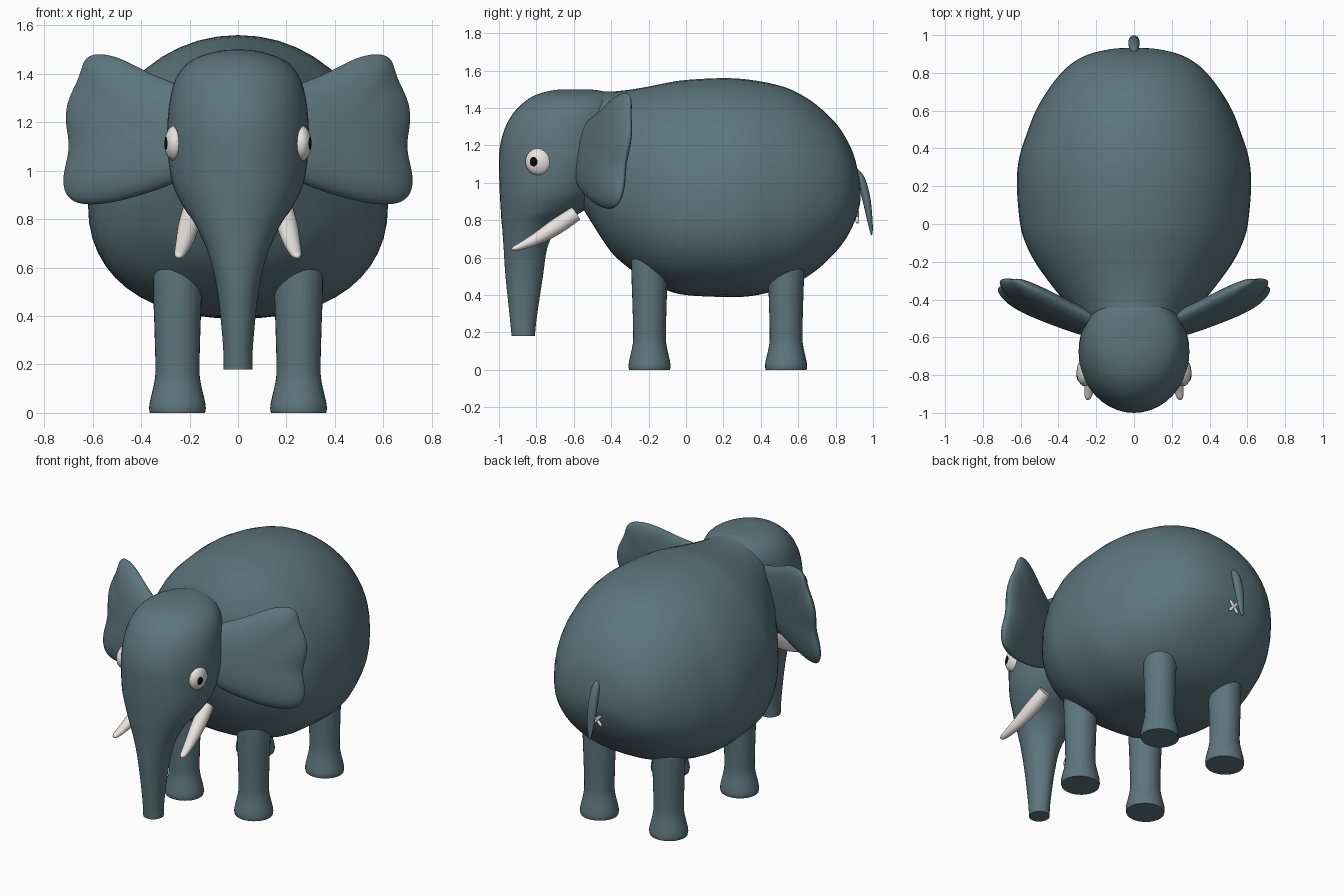
import bpy, bmesh, math
from mathutils import Vector, Matrix

if "Cube" in bpy.data.objects:
    bpy.data.objects.remove(bpy.data.objects["Cube"])


def material(name, rgb):
    m = bpy.data.materials.new(name)
    m.diffuse_color = (*rgb, 1)
    m.use_nodes = True
    m.node_tree.nodes["Principled BSDF"].inputs["Base Color"].default_value = m.diffuse_color
    return m


SKIN = material("blue grey skin", (0.108, 0.180, 0.205))
IVORY = material("ivory white", (0.82, 0.79, 0.76))
BLACK = material("pupil black", (0.003, 0.003, 0.003))


def finish(name, bm, mat, mirror=False, subsurf=0, angle=50):
    bmesh.ops.recalc_face_normals(bm, faces=bm.faces)
    me = bpy.data.meshes.new(name)
    bm.to_mesh(me)
    bm.free()
    me.materials.append(mat)
    me.shade_smooth()
    me.set_sharp_from_angle(angle=math.radians(angle))
    ob = bpy.data.objects.new(name, me)
    bpy.context.collection.objects.link(ob)
    if mirror:
        ob.modifiers.new("mirror", 'MIRROR').use_mirror_merge = False
    if subsurf:
        mod = ob.modifiers.new("smooth", 'SUBSURF')
        mod.levels = mod.render_levels = subsurf
    return ob


def spline(rows, sub=4):
    """Catmull-Rom interpolation through rows of numbers."""
    out = []
    for i in range(len(rows) - 1):
        p0, p1 = rows[max(i - 1, 0)], rows[i]
        p2, p3 = rows[i + 1], rows[min(i + 2, len(rows) - 1)]
        for k in range(sub):
            t = k / sub
            out.append([0.5 * (2 * b + (c - a) * t + (2 * a - 5 * b + 4 * c - d) * t * t
                               + (3 * b - a - 3 * c + d) * t ** 3)
                        for a, b, c, d in zip(p0, p1, p2, p3)])
    return out + [list(rows[-1])]


def loft(rings):
    """Skin a list of closed rings and cap both ends."""
    bm = bmesh.new()
    vs = [[bm.verts.new(p) for p in r] for r in rings]
    n = len(vs[0])
    for a, b in zip(vs, vs[1:]):
        for i in range(n):
            j = (i + 1) % n
            bm.faces.new((a[i], a[j], b[j], b[i]))
    bm.faces.new(vs[0])
    bm.faces.new(vs[-1])
    return bm


def angles(n):
    return [2 * math.pi * i / n for i in range(n)]


def power(v, e):
    return math.copysign(abs(v) ** e, v)


def tube(rows, n=24):
    """Rows of x, y, z, radius across x, other radius, swept along the path."""
    rows = spline(rows)
    pts = [Vector(r[:3]) for r in rows]
    rings = []
    for i, r in enumerate(rows):
        t = pts[min(i + 1, len(pts) - 1)] - pts[max(i - 1, 0)]
        up = t.cross(Vector((1, 0, 0))).normalized()
        side = up.cross(t).normalized()
        rings.append([pts[i] + side * r[3] * math.cos(a) + up * r[4] * math.sin(a)
                      for a in angles(n)])
    return loft(rings)


def ellipsoid(name, centre, radii, mat):
    bm = bmesh.new()
    bmesh.ops.create_uvsphere(bm, u_segments=24, v_segments=14, radius=1,
                              matrix=Matrix.Translation(centre) @ Matrix.Diagonal((*radii, 1)))
    return finish(name, bm, mat, mirror=True)


# Body: rows of y, top, bottom, half width
body = [(-.61, 1.36, .98, .12), (-.56, 1.45, .88, .22), (-.5, 1.487, .78, .285),
        (-.4, 1.488, .63, .375), (-.3, 1.498, .54, .455), (-.2, 1.515, .47, .525),
        (-.1, 1.535, .425, .575), (0, 1.55, .40, .603), (.2, 1.56, .39, .62),
        (.35, 1.55, .395, .608), (.5, 1.52, .43, .56), (.6, 1.48, .47, .52),
        (.7, 1.415, .535, .462), (.8, 1.32, .63, .385), (.86, 1.23, .71, .315),
        (.9, 1.14, .79, .235), (.925, 1.03, .865, .13), (.933, .96, .91, .04)]
rings = []
for y, top, bot, w in spline(body):
    zc = bot + .41 * (top - bot)
    ring = []
    for a in angles(48):
        c, s = math.cos(a), math.sin(a)
        e = 2 / (2.05 if s > 0 else 2.3)
        ring.append((w * power(c, e), y, zc + ((top - zc) if s > 0 else (zc - bot)) * power(s, e)))
    rings.append(ring)
finish("body", loft(rings), SKIN)

# Head and trunk: rows of z, front y, back y, half width
head = [(.18, -.932, -.808, .06), (.28, -.942, -.798, .062), (.5, -.965, -.765, .085),
        (.65, -.975, -.742, .12), (.75, -.982, -.695, .162), (.8, -.987, -.64, .19),
        (.85, -.99, -.55, .225), (.95, -.996, -.44, .272), (1.1, -1, -.36, .292),
        (1.2, -.994, -.35, .291), (1.3, -.965, -.35, .28), (1.38, -.918, -.35, .257),
        (1.44, -.855, -.37, .213), (1.475, -.79, -.41, .15), (1.495, -.71, -.47, .075),
        (1.5, -.65, -.55, .02)]
rings = [[(w * math.cos(a), (f + b) / 2 + (b - f) / 2 * math.sin(a), z) for a in angles(40)]
         for z, f, b, w in spline(head)]
finish("head_and_trunk", loft(rings), SKIN)

# Legs with flared feet
for name, y, top in (("front_legs", -.195, .66), ("back_legs", .535, .58)):
    prof = [(0, .114), (.02, .117), (.05, .113), (.12, .097), (.18, .091),
            (.35, .095), (.5, .1), (top - .04, .097), (top, .06)]
    finish(name, tube([(.25, y, z, r, r * .96) for z, r in prof], 32), SKIN, mirror=True)

# Ears: puffed leaf from an outline of x, z
outline = [(.12, 1.2), (.16, 1.33), (.29, 1.37), (.4, 1.42), (.5, 1.475), (.59, 1.487), (.64, 1.465),
           (.655, 1.38), (.705, 1.3), (.718, 1.2), (.69, 1.1), (.722, 1.0), (.725, .92),
           (.685, .865), (.6, .857), (.5, .87), (.38, .905), (.24, .95), (.14, 1.05)]
cx, cz = .43, 1.15
rings = []
for sgn, s in [(-1, .15), (-1, .4), (-1, .65), (-1, .85), (-1, .97), (0, 1.01),
               (1, .97), (1, .85), (1, .65), (1, .4), (1, .15)]:
    depth = (.085 if sgn < 0 else .055) * math.sqrt(max(0, 1 - s ** 3)) * sgn
    ring = []
    for px, pz in outline:
        x, z = cx + (px - cx) * s, cz + (pz - cz) * s
        ring.append((x, -.5 + .42 * (x - .3) + .16 * (z - 1.1) + depth, z))
    rings.append(ring)
finish("ears", loft(rings), SKIN, mirror=True, subsurf=2, angle=180)

# Eyes and pupils
ellipsoid("eyes", (.26, -.785, 1.113), (.044, .074, .074), IVORY)
ellipsoid("pupils", (.283, -.803, 1.113), (.021, .036, .038), BLACK)

# Tusks
finish("tusks", tube([(.19, -.59, .835, .04, .04), (.205, -.69, .768, .043, .043),
                      (.222, -.79, .706, .035, .034), (.236, -.87, .667, .026, .022),
                      (.243, -.915, .65, .018, .014), (.244, -.931, .645, .006, .005)]),
       IVORY, mirror=True, angle=70)

# Tail
finish("tail", tube([(0, .90, 1.075, .012, .012), (0, .935, 1.02, .026, .022),
                     (0, .963, .92, .03, .022), (0, .98, .82, .024, .016),
                     (0, .99, .75, .013, .009), (0, .992, .72, .003, .003)]), SKIN, angle=70)

# Small white cross below the tail
for i, d in enumerate((-1, 1)):
    finish(f"rump_cross_{i + 1}", tube([(-.028 * d, .913, .853, .004, .004),
                                        (-.024 * d, .916, .847, .009, .009),
                                        (.024 * d, .916, .793, .009, .009),
                                        (.028 * d, .913, .787, .004, .004)], 12), IVORY)
